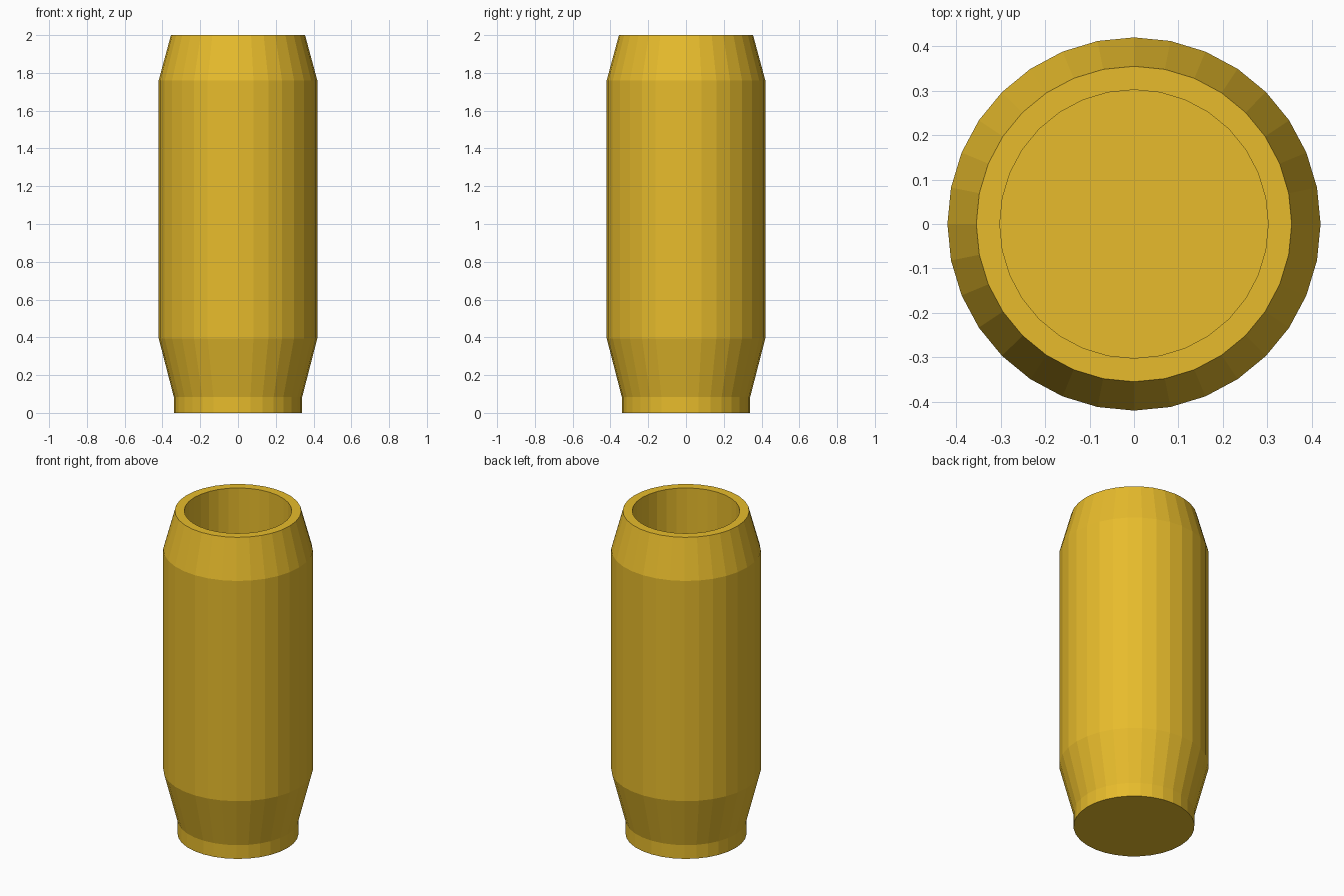
import bpy, bmesh
from math import cos, sin, tau

if "Cube" in bpy.data.objects:
    bpy.data.objects.remove(bpy.data.objects["Cube"])

SIDES = 32

# Profile (radius, height): base, outer wall, rim, bore, inner floor
PROFILE = [(0.34, 0.0), (0.34, 0.085), (0.42, 0.395), (0.42, 1.76),
           (0.355, 2.0), (0.302, 2.0), (0.302, 0.085)]


def lathe(name, profile, sides):
    """Revolve a profile around z, closing both ends with a flat disc."""
    bm = bmesh.new()
    rings = [[bm.verts.new((r * cos(tau * i / sides), r * sin(tau * i / sides), z))
              for i in range(sides)] for r, z in profile]
    for a, b in zip(rings, rings[1:]):
        for i in range(sides):
            j = (i + 1) % sides
            bm.faces.new((a[i], a[j], b[j], b[i]))
    bm.faces.new(rings[0][::-1])
    bm.faces.new(rings[-1])
    bmesh.ops.recalc_face_normals(bm, faces=bm.faces)
    mesh = bpy.data.meshes.new(name)
    bm.to_mesh(mesh)
    bm.free()
    obj = bpy.data.objects.new(name, mesh)
    bpy.context.collection.objects.link(obj)
    return obj


# Hollow flat-shaded vessel
vessel = lathe("vessel", PROFILE, SIDES)
gold = bpy.data.materials.new("gold_yellow")
gold.diffuse_color = (0.8, 0.5, 0.025, 1)
gold.use_nodes = True
gold.node_tree.nodes["Principled BSDF"].inputs["Base Color"].default_value = gold.diffuse_color
vessel.data.materials.append(gold)
